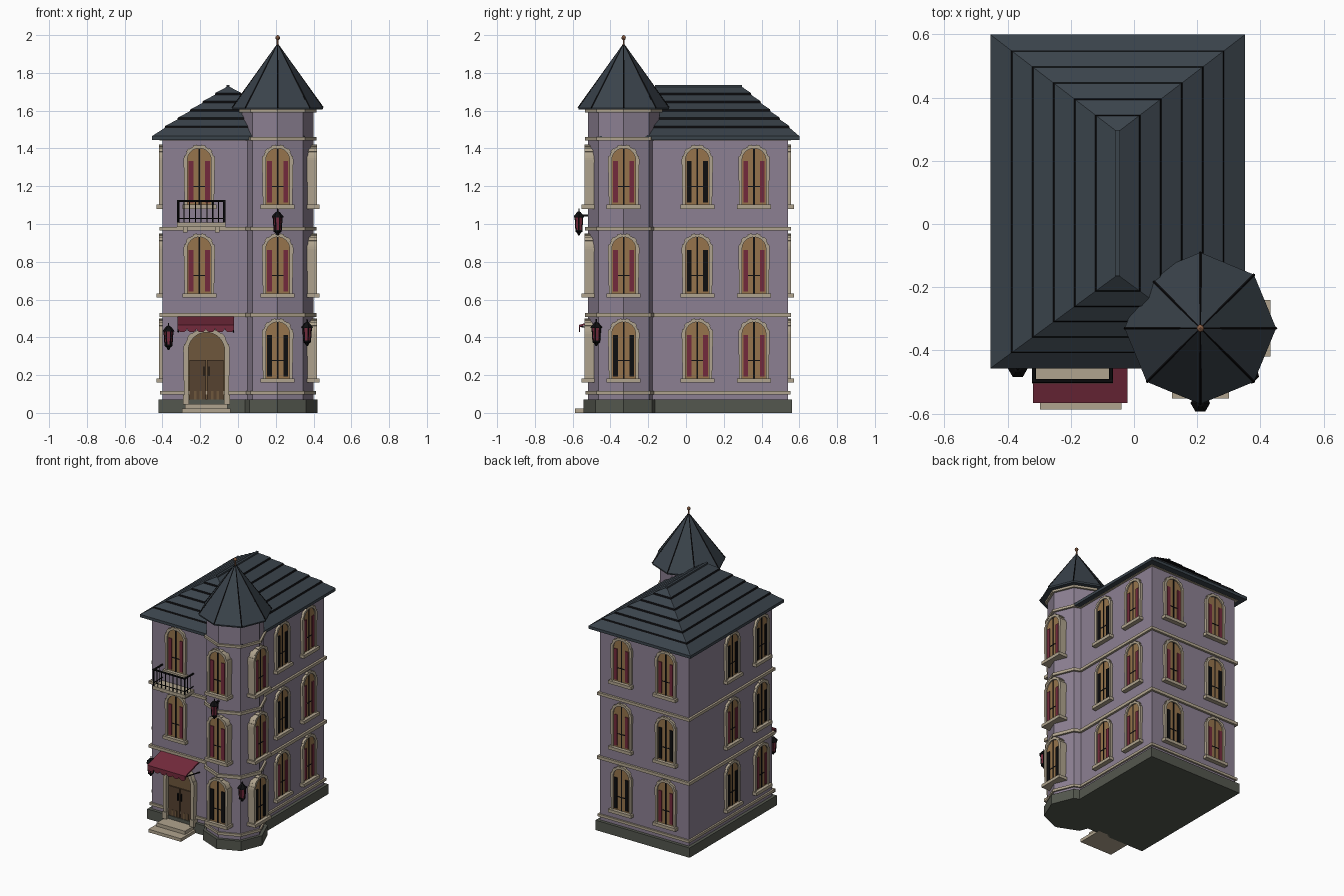
import bpy, bmesh, math
from mathutils import Vector

if "Cube" in bpy.data.objects:
    bpy.data.objects.remove(bpy.data.objects["Cube"])


def mat(name, hexcol):
    m = bpy.data.materials.new(name)
    c = [int(hexcol[i:i + 2], 16) / 255 for i in (0, 2, 4)]
    m.diffuse_color = [v / 12.92 if v < 0.04 else ((v + 0.055) / 1.055) ** 2.4 for v in c] + [1]
    m.use_nodes = True
    m.node_tree.nodes["Principled BSDF"].inputs["Base Color"].default_value = m.diffuse_color
    return m


WALL, STONE = mat("lilac_wall", "8c8092"), mat("pale_stone", "b0a48e")
BASE, ROOF = mat("dark_stone", "54574e"), mat("slate_roof", "3a434b")
RED, TAN = mat("maroon", "742a3c"), mat("tan_frame", "96744c")
WOOD, DARKWOOD = mat("wood", "6e573c"), mat("dark_wood", "564230")
IRON, COPPER = mat("black_iron", "0e0e10"), mat("copper", "8e6248")


def loft(name, rings, mats, rule=lambda band: 0):
    """Join a stack of equal-length rings; rule picks the material per band."""
    bm = bmesh.new()
    vs = [[bm.verts.new(p) for p in r] for r in rings]
    n = len(rings[0])
    for b in range(len(rings) - 1):
        for i in range(n):
            j = (i + 1) % n
            f = bm.faces.new((vs[b][i], vs[b][j], vs[b + 1][j], vs[b + 1][i]))
            f.material_index = rule(b)
    bm.faces.new(vs[0][::-1])
    bm.faces.new(vs[-1])
    bmesh.ops.recalc_face_normals(bm, faces=bm.faces)
    me = bpy.data.meshes.new(name)
    bm.to_mesh(me)
    bm.free()
    for m in mats:
        me.materials.append(m)
    ob = bpy.data.objects.new(name, me)
    bpy.context.collection.objects.link(ob)
    return ob


def prism(name, pts, y0, y1, m):
    return loft(name, [[(x, y, z) for x, z in pts] for y in (y0, y1)], [m])


def box(name, x0, x1, y0, y1, z0, z1, m):
    return prism(name, [(x0, z0), (x1, z0), (x1, z1), (x0, z1)], y0, y1, m)


def ring(r, z, n=8, cx=0.0, cy=0.0):
    return [(cx + r * math.cos(2 * math.pi * i / n), cy + r * math.sin(2 * math.pi * i / n), z)
            for i in range(n)]


def rod(name, a, b, r, m, n=6):
    a, b = Vector(a), Vector(b)
    q = (b - a).to_track_quat('Z', 'Y')
    return loft(name, [[p + q @ Vector(v) for v in ring(r, 0, n)] for p in (a, b)], [m])


def place(obs, x, y, z, angle):
    """Move front-facing parts so that they face the given direction."""
    for o in obs:
        o.location = (x, y, z)
        o.rotation_euler = (0, 0, math.radians(angle + 90))


def arc(r, zc, blocks=0, n=16):
    """Half circle from right to left; blocks makes alternating raised stones."""
    if not blocks:
        return [(r * math.cos(math.pi * i / n), zc + r * math.sin(math.pi * i / n)) for i in range(n + 1)]
    pts = []
    for b in range(blocks):
        rr = r + (0.005 if b % 2 == 0 else 0)
        for k in range(3):
            a = math.pi * (b + k / 2) / blocks
            pts.append((rr * math.cos(a), zc + rr * math.sin(a)))
    return pts


def arch_frame(name, ro, ri, spring, y0, y1, blocks):
    outer = [(ro, 0)] + arc(ro, spring, blocks) + [(-ro, 0)]
    inner = [(-ri, 0)] + arc(ri, spring)[::-1] + [(ri, 0)]
    return prism(name, outer + inner, y0, y1, STONE)


TX, TY, TR = 0.21, -0.33, 0.19      # tower centre and radius
X0, X1, Y0, Y1 = -0.40, 0.30, -0.40, 0.54   # main block

# Walls, plinth and string courses of the main block and the tower
box("main_walls", X0, X1, Y0, Y1, 0.05, 1.46, WALL)
loft("tower_walls", [ring(TR, z, 8, TX, TY) for z in (0.05, 1.61)], [WALL])
for name, z0, z1, d, m in (("plinth", 0, 0.07, 0.022, BASE), ("base_band", 0.097, 0.115, 0.012, STONE),
                           ("first_band", 0.508, 0.53, 0.015, STONE),
                           ("second_band", 0.965, 0.985, 0.015, STONE),
                           ("top_band", 1.443, 1.46, 0.015, STONE)):
    top = 1.45 if name == "top_band" else z1
    box("main_" + name, X0 - d, X1 + d, Y0 - d, Y1 + d, z0, top, m)
    loft("tower_" + name, [ring(TR + d, z, 8, TX, TY) for z in (z0, z1)], [m])
loft("tower_cornice", [ring(TR + 0.015, z, 8, TX, TY) for z in (1.59, 1.61)], [STONE])

# Hipped roof in six stepped slate courses
def roof_rect(t, z):
    l, r = -0.455 + 0.398 * t, 0.352 - 0.398 * t
    f, b = -0.457 + 0.292 * t, 0.60 - 0.305 * t
    return [(l, f, z), (r, f, z), (r, b, z), (l, b, z)]


N = 6
rings = []
for k in range(N):
    z = 1.465 + 0.262 * k / N
    rings += [roof_rect(k / N, z - (0.02 if k == 0 else 0)), roof_rect(k / N + (0.011 if k else 0), z + (0.011 if k else 0))]
rings.append(roof_rect(1, 1.727))
loft("main_roof", rings, [ROOF, IRON], lambda b: 1 if b and b % 2 == 0 else 0)
box("ridge_cap", -0.06, -0.044, -0.165, 0.297, 1.715, 1.737, ROOF)

# Tower roof with ribs and finial
loft("tower_roof", [ring(r, z, 8, TX, TY) for r, z in ((0.238, 1.605), (0.24, 1.615), (0.004, 1.95))], [ROOF])
for p in ring(0.24, 1.615, 8, TX, TY):
    rod("roof_rib", p, (TX, TY, 1.95), 0.0045, IRON, 4)
loft("finial", [ring(r, z, 10, TX, TY) for r, z in
                ((0.008, 1.93), (0.005, 1.955), (0.005, 1.973), (0.011, 1.98), (0.012, 1.987),
                 (0.009, 1.995), (0.002, 2.0))], [COPPER])

# Arched windows: stone frame, sill, tan casement, narrow panes and bars
def window(x, y, z, angle, pane, back):
    obs = [arch_frame("window_frame", 0.078, 0.063, 0.24, back, -0.017, 11),
           box("window_sill", -0.09, 0.09, back, -0.032, -0.018, 0.004, STONE),
           prism("window_casement", [(0.065, 0)] + arc(0.065, 0.24) + [(-0.065, 0)], back, -0.008, TAN),
           box("window_mullion", -0.004, 0.004, back, -0.011, 0, 0.303, IRON)]
    for s in (-1, 1):
        a, b = sorted((s * 0.031, s * 0.056))
        obs.append(box("window_pane", a, b, 0, -0.014, 0.015, 0.235, pane))
        a, b = sorted((s * 0.004, s * 0.031))
        obs.append(box("window_latch", a, b, 0, -0.011, 0.098, 0.103, IRON))
    place(obs, x, y, z, angle)


R, K = RED, IRON
ROWS = (0.178, 0.628, 1.098)
for x, y, angle, panes in (
        (-0.205, Y0, -90, (None, R, R)), (TX, TY - TR, -90, (K, R, R)),
        (TX + TR, TY, 0, (K, R, R)), (X1, 0.06, 0, (R, K, K)), (X1, 0.36, 0, (R, R, R)),
        (0.125, Y1, 90, (K, R, R)), (-0.225, Y1, 90, (R, K, R)),
        (X0, 0.06, 180, (K, R, K)), (X0, -0.27, 180, (R, K, K))):
    on_tower = x >= TX
    back = 0.035 if on_tower and y < -0.3 else 0.01
    for z, pane in zip(ROWS, panes):
        if pane:
            window(x, y, z, angle, pane, back)

# Entrance: arch surround, timber panel, double door with planks and handles, steps
DX = -0.167
door = [arch_frame("door_surround", 0.118, 0.096, 0.285, 0.01, -0.035, 11),
        prism("door_panel", [(0.098, 0)] + arc(0.098, 0.285) + [(-0.098, 0)], 0.01, -0.008, WOOD)]
for s in (-1, 1):
    a, b = sorted((s * 0.003, s * 0.09))
    door.append(box("door_leaf", a, b, 0, -0.016, 0.01, 0.235, DARKWOOD))
    a, b = sorted((s * 0.01, s * 0.016))
    door.append(box("door_handle", a, b, 0, -0.026, 0.15, 0.2, IRON))
    for u in (0.03, 0.06):
        door.append(box("door_plank", s * u - 0.006, s * u + 0.006, 0, -0.019, 0.01, 0.07, WOOD))
    a, b = sorted((s * 0.092, s * 0.125))
    door.append(box("door_foot", a, b, 0, -0.04, 0, 0.05, STONE))
place(door, DX, Y0, 0.045, -90)
box("lower_step", -0.297, -0.04, -0.587, Y0, 0, 0.022, STONE)
box("upper_step", -0.28, -0.055, -0.52, Y0, 0.022, 0.046, STONE)

# Awning with scalloped valance
AX0, AX1 = -0.32, -0.02
loft("awning", [[(x, Y0, 0.515), (x, -0.565, 0.466), (x, -0.565, 0.456), (x, Y0, 0.503)]
                for x in (AX0, AX1)], [RED])
S = 6
w = (AX1 - AX0) / S
edge = [(AX1, 0.466)]
for k in range(S):
    for i in range(7):
        a = math.pi * i / 6
        edge.append((AX1 - w * (k + 0.5) + 0.5 * w * math.cos(a), 0.447 - 0.02 * math.sin(a)))
prism("awning_valance", edge + [(AX0, 0.466)], -0.567, -0.561, RED)
for x in (AX0 + 0.004, AX1 - 0.004):
    rod("awning_arm", (x, Y0, 0.43), (x, -0.56, 0.458), 0.004, IRON)

# Balcony with iron railing
BX0, BX1, BY = -0.323, -0.067, -0.505
box("balcony_floor", BX0, BX1, BY, Y0, 0.985, 1.008, STONE)
for x in (-0.28, -0.11):
    box("balcony_bracket", x - 0.012, x + 0.012, -0.46, Y0, 0.955, 0.985, STONE)
fy = BY + 0.008
for z, r in ((1.122, 0.006), (1.03, 0.003)):
    rod("balcony_rail", (BX0, fy, z), (BX1, fy, z), r, IRON)
    for x in (BX0 + 0.006, BX1 - 0.006):
        rod("balcony_side_rail", (x, fy, z), (x, Y0, z), r, IRON)
for i in range(9):
    x = BX0 + 0.006 + (BX1 - BX0 - 0.012) * i / 8
    rod("baluster", (x, fy, 1.0), (x, fy, 1.122), 0.006 if i in (0, 8) else 0.003, IRON)
for x in (BX0 + 0.006, BX1 - 0.006):
    for y in (-0.465, -0.43):
        rod("side_baluster", (x, y, 1.0), (x, y, 1.122), 0.003, IRON)

# Hexagonal wall lanterns
def lantern(x, y, z, angle):
    obs = [loft("lantern_glass", [ring(0.017, -0.04, 6), ring(0.022, 0.032, 6)], [RED]),
           loft("lantern_cap", [ring(r, h, 6) for r, h in
                                ((0.031, 0.03), (0.03, 0.037), (0.012, 0.057), (0.004, 0.062), (0.003, 0.076))], [IRON]),
           loft("lantern_base", [ring(r, h, 6) for r, h in
                                 ((0.004, -0.066), (0.012, -0.052), (0.021, -0.046), (0.021, -0.038))], [IRON]),
           box("lantern_arm", -0.005, 0.005, 0, 0.075, 0.036, 0.046, IRON)]
    for p, q in zip(ring(0.018, -0.04, 6), ring(0.023, 0.032, 6)):
        obs.append(rod("lantern_bar", p, q, 0.0035, IRON, 4))
    place(obs, x, y, z, angle)


lantern(-0.368, -0.458, 0.4, -90)
lantern(TX, -0.567, 1.005, -90)
lantern(0.366, -0.475, 0.42, -45)
